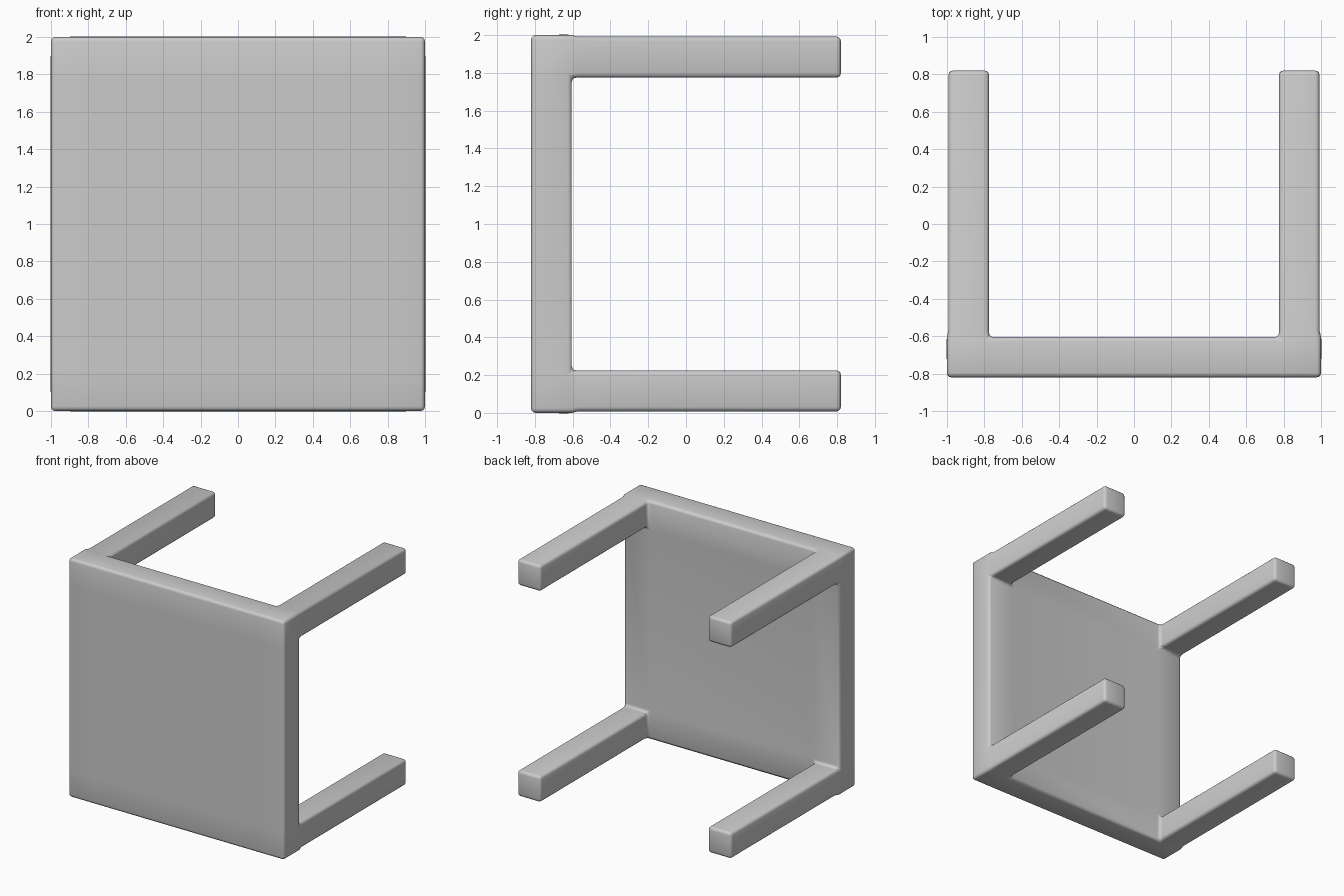
import bpy, bmesh
from itertools import product

if "Cube" in bpy.data.objects:
    bpy.data.objects.remove(bpy.data.objects["Cube"])

# Slab with four corner legs, as filled cells of an uneven block grid
LEG = 0.775
XS = [-1, -LEG, LEG, 1]
YS = [-0.82, -0.605, -0.57, 0.82]
ZS = [0, 1 - LEG, 1 + LEG, 2]
cells = {(i, 0, k) for i, k in product(range(3), repeat=2)}
cells |= {(i, j, k) for i, j, k in product((0, 2), (1, 2), (0, 2))}

bm = bmesh.new()
verts = {}


def corner(key):
    if key not in verts:
        i, j, k = key
        verts[key] = bm.verts.new((XS[i], YS[j], ZS[k]))
    return verts[key]


# Skin: one face wherever a filled cell meets empty space
for cell in sorted(cells):
    for axis, side in product(range(3), (0, 1)):
        neighbour = list(cell)
        neighbour[axis] += 2 * side - 1
        if tuple(neighbour) in cells:
            continue
        u, v = (axis + 1) % 3, (axis + 2) % 3
        loop = []
        for du, dv in ((0, 0), (1, 0), (1, 1), (0, 1)):
            key = list(cell)
            key[axis] += side
            key[u] += du
            key[v] += dv
            loop.append(corner(tuple(key)))
        bm.faces.new(loop if side else loop[::-1])

# Legs sit slightly inside the slab's outline
for vert in bm.verts:
    if vert.co.y > -0.6:
        if abs(vert.co.x) > 0.9:
            vert.co.x *= 0.992
        if abs(vert.co.z - 1) > 0.9:
            vert.co.z = 1 + (vert.co.z - 1) * 0.992

bmesh.ops.recalc_face_normals(bm, faces=bm.faces)
mesh = bpy.data.meshes.new("table_top_and_legs")
bm.to_mesh(mesh)
bm.free()
table = bpy.data.objects.new("table_top_and_legs", mesh)
bpy.context.collection.objects.link(table)

# Soft rounded edges
bevel = table.modifiers.new("rounded_edges", "BEVEL")
bevel.width = 0.024
bevel.segments = 3
bevel.limit_method = "ANGLE"
bevel.angle_limit = 0.6
bpy.context.view_layer.objects.active = table
table.select_set(True)
bpy.ops.object.modifier_apply(modifier=bevel.name)
bpy.ops.object.shade_smooth_by_angle(angle=0.6)
